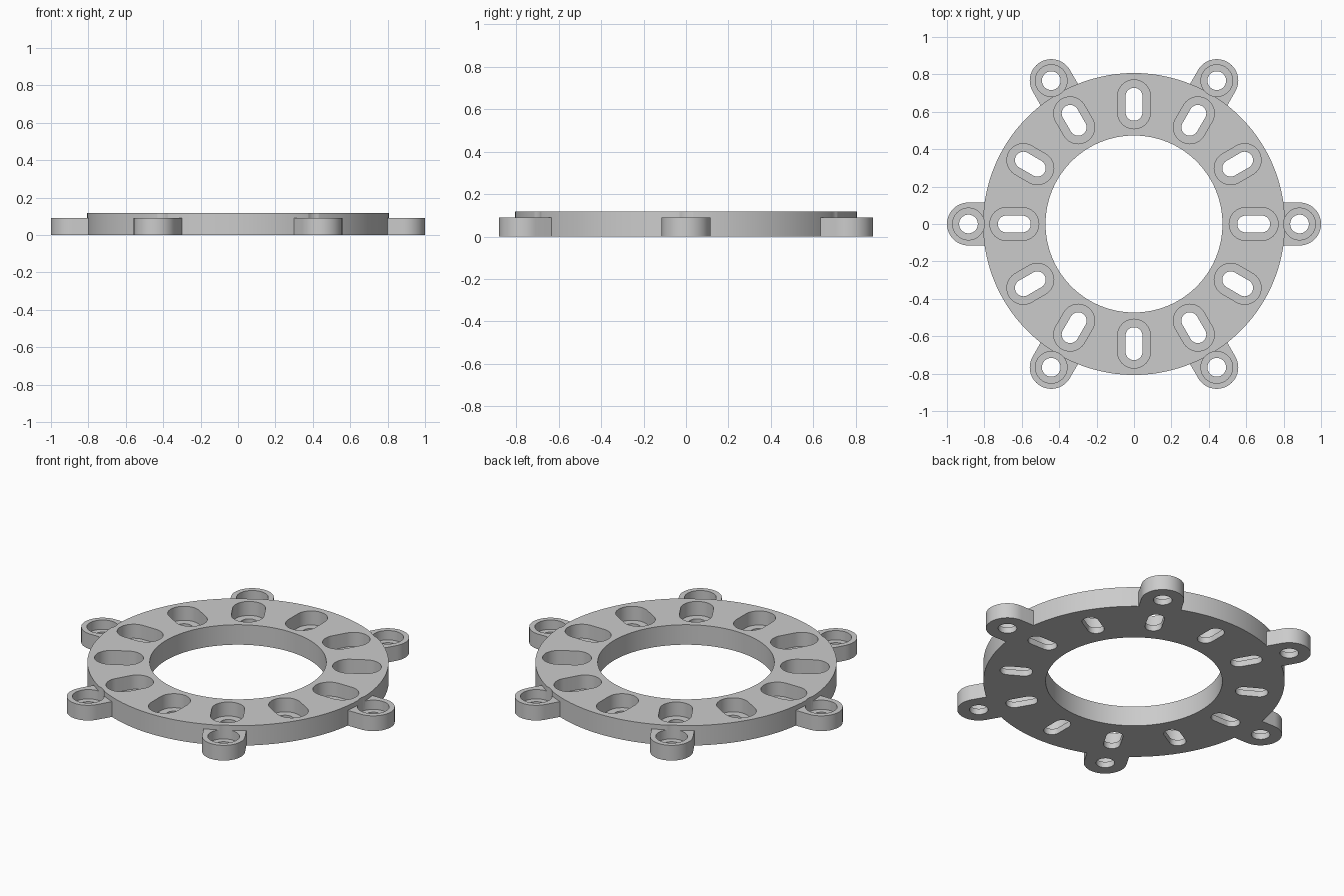
import bpy, bmesh, math
from mathutils import Matrix

cube = bpy.data.objects.get("Cube")
if cube:
    bpy.data.objects.remove(cube, do_unlink=True)

RING_OUT, RING_IN, RING_H = 0.807, 0.473, 0.118
EAR_POS, EAR_R, EAR_H = 0.885, 0.115, 0.09
SLOT_POS, SLOT_HALF = 0.64, 0.043
FLOOR = 0.035

metal = bpy.data.materials.new("Plain grey")
metal.use_nodes = True
grey = (0.6, 0.6, 0.6, 1)
metal.diffuse_color = grey
metal.node_tree.nodes["Principled BSDF"].inputs["Base Color"].default_value = grey


def prism(bm, x0, x1, r, z0, z1, angle=0, half=24):
    """Round-ended bar from x0 to x1, turned about z; a cylinder if x0 == x1."""
    pts = []
    for cx, start in ((x1, -math.pi / 2), (x0, math.pi / 2)):
        steps = half if x0 == x1 else half + 1
        for i in range(steps):
            a = start + math.pi * i / half
            pts.append((cx + r * math.cos(a), r * math.sin(a)))
    low = [bm.verts.new((x, y, z0)) for x, y in pts]
    top = [bm.verts.new((x, y, z1)) for x, y in pts]
    bm.faces.new(low[::-1])
    bm.faces.new(top)
    for i in range(len(pts)):
        j = (i + 1) % len(pts)
        bm.faces.new((low[i], low[j], top[j], top[i]))
    bmesh.ops.rotate(bm, verts=low + top, cent=(0, 0, 0),
                     matrix=Matrix.Rotation(angle, 3, 'Z'))


def make(name, bm):
    mesh = bpy.data.meshes.new(name)
    bm.to_mesh(mesh)
    bm.free()
    mesh.materials.append(metal)
    obj = bpy.data.objects.new(name, mesh)
    bpy.context.collection.objects.link(obj)
    return obj


# Main disc
bm = bmesh.new()
prism(bm, 0, 0, RING_OUT, 0, RING_H, half=72)
ring = make("slotted_ring", bm)

# Mounting ears, pockets and through holes
ears, pockets, holes = bmesh.new(), bmesh.new(), bmesh.new()
for i in range(6):
    a = i * math.pi / 3
    prism(ears, 0.7, EAR_POS, EAR_R, 0, EAR_H, a)
    prism(pockets, EAR_POS, EAR_POS, 0.085, FLOOR, 0.2, a)
    prism(holes, EAR_POS, EAR_POS, 0.05, -0.1, 0.3, a)
for i in range(12):
    a = i * math.pi / 6
    x0, x1 = SLOT_POS - SLOT_HALF, SLOT_POS + SLOT_HALF
    prism(pockets, x0, x1, 0.088, FLOOR, 0.2, a)
    prism(holes, x0, x1, 0.045, -0.1, 0.3, a)
prism(holes, 0, 0, RING_IN, -0.1, 0.3, half=64)

# Join the ears, then cut the pockets and holes
bpy.ops.object.select_all(action='DESELECT')
bpy.context.view_layer.objects.active = ring
ring.select_set(True)
for name, shape, op in (("mounting_ears", ears, 'UNION'),
                        ("pocket_cutter", pockets, 'DIFFERENCE'),
                        ("hole_cutter", holes, 'DIFFERENCE')):
    tool = make(name, shape)
    tool.hide_render = True
    mod = ring.modifiers.new(name, 'BOOLEAN')
    mod.operation = op
    mod.solver = 'EXACT'
    mod.object = tool
    bpy.ops.object.modifier_apply(modifier=mod.name)
    bpy.data.objects.remove(tool, do_unlink=True)

bpy.ops.object.shade_smooth_by_angle(angle=math.radians(30))
